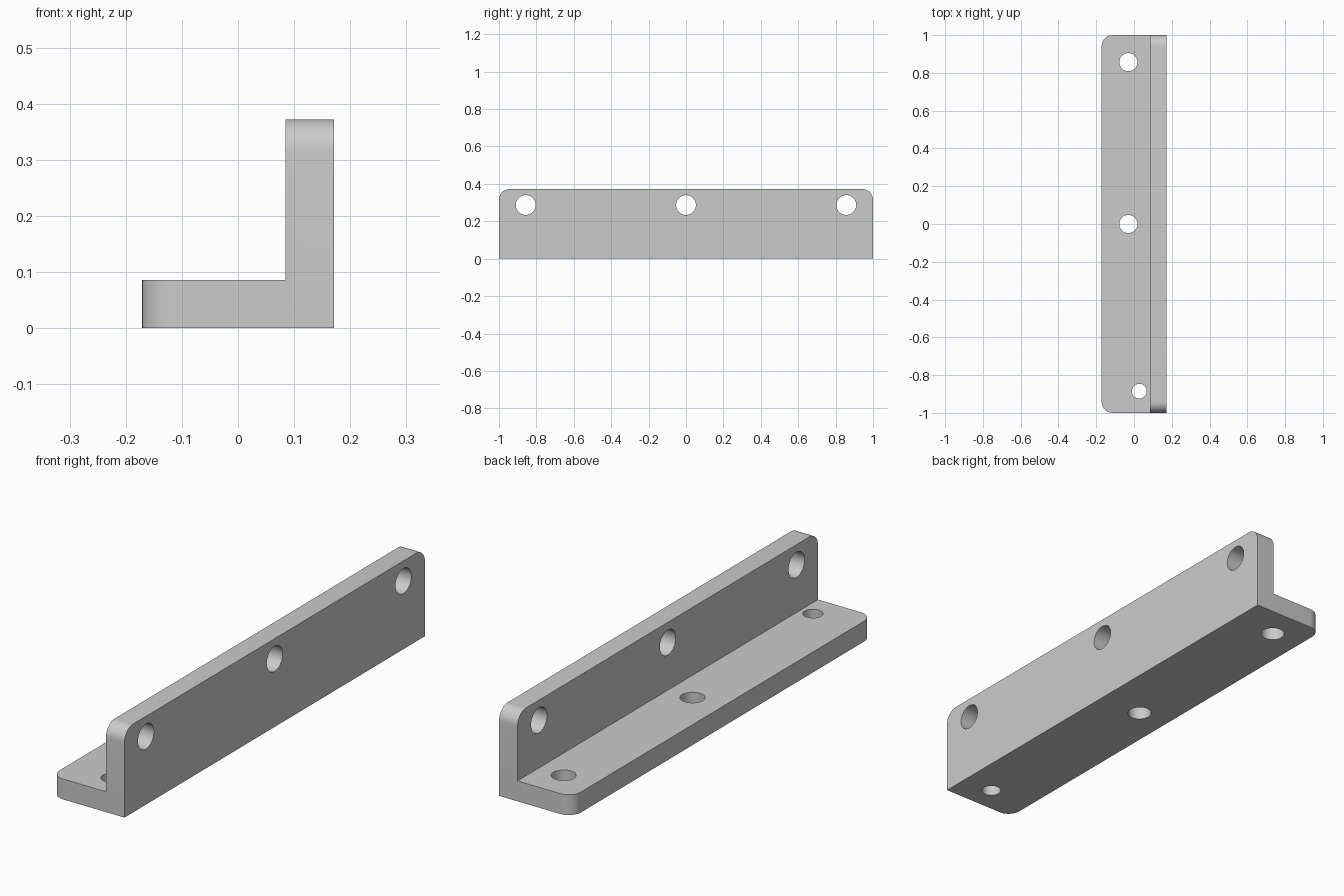
import bpy
import bmesh
from math import pi

# Remove the default cube
if "Cube" in bpy.data.objects:
    bpy.data.objects.remove(bpy.data.objects["Cube"], do_unlink=True)

HALF_WIDTH, HEIGHT, THICK, CORNER = 0.171, 0.372, 0.086, 0.057
WALL_X = HALF_WIDTH - THICK

grey = bpy.data.materials.new("plain grey")
grey.use_nodes = True
colour = (0.6, 0.6, 0.6, 1)
grey.diffuse_color = colour
grey.node_tree.nodes["Principled BSDF"].inputs["Base Color"].default_value = colour

# L-shaped profile extruded along y
profile = [(-HALF_WIDTH, 0), (HALF_WIDTH, 0), (HALF_WIDTH, HEIGHT),
           (WALL_X, HEIGHT), (WALL_X, THICK), (-HALF_WIDTH, THICK)]
bm = bmesh.new()
face = bm.faces.new([bm.verts.new((x, -1, z)) for x, z in profile])
extruded = bmesh.ops.extrude_face_region(bm, geom=[face])["geom"]
bmesh.ops.translate(bm, vec=(0, 2, 0),
                    verts=[g for g in extruded if isinstance(g, bmesh.types.BMVert)])
bmesh.ops.recalc_face_normals(bm, faces=bm.faces)


# Round the free corners of both flanges
def is_free_corner(edge):
    a, b = (v.co for v in edge.verts)
    if abs(a.y - b.y) > 0.01:
        return False
    top = min(a.z, b.z) > HEIGHT - 0.01
    outer = max(a.x, b.x) < 0.01 - HALF_WIDTH
    return top or outer


bmesh.ops.bevel(bm, geom=[e for e in bm.edges if is_free_corner(e)], offset=CORNER,
                offset_type='OFFSET', segments=10, profile=0.5, affect='EDGES')
mesh = bpy.data.meshes.new("angle_bracket")
bm.to_mesh(mesh)
bm.free()
mesh.materials.append(grey)
bracket = bpy.data.objects.new("angle_bracket", mesh)
bpy.context.collection.objects.link(bracket)


# Drill a round hole through one flange
def drill(location, radius, rotation=(0, 0, 0)):
    bpy.ops.mesh.primitive_cylinder_add(vertices=48, radius=radius, depth=THICK * 2,
                                        location=location, rotation=rotation)
    cutter = bpy.context.object
    cutter.name = "hole_cutter"
    cutter.hide_render = True
    cutter.data.materials.append(grey)
    bpy.ops.object.select_all(action='DESELECT')
    bracket.select_set(True)
    bpy.context.view_layer.objects.active = bracket
    cut = bracket.modifiers.new("hole", 'BOOLEAN')
    cut.operation = 'DIFFERENCE'
    cut.solver = 'EXACT'
    cut.object = cutter
    bpy.ops.object.modifier_apply(modifier=cut.name)
    bpy.data.objects.remove(cutter, do_unlink=True)


# Wall holes
for y in (-0.857, 0, 0.857):
    drill((HALF_WIDTH - THICK / 2, y, 0.287), 0.053, (0, pi / 2, 0))

# Base holes, the front one smaller and offset
for x, y, radius in ((-0.03, 0.857, 0.048), (-0.03, 0, 0.048), (0.028, -0.885, 0.039)):
    drill((x, y, THICK / 2), radius)

bpy.ops.object.shade_smooth_by_angle(angle=pi / 6)
